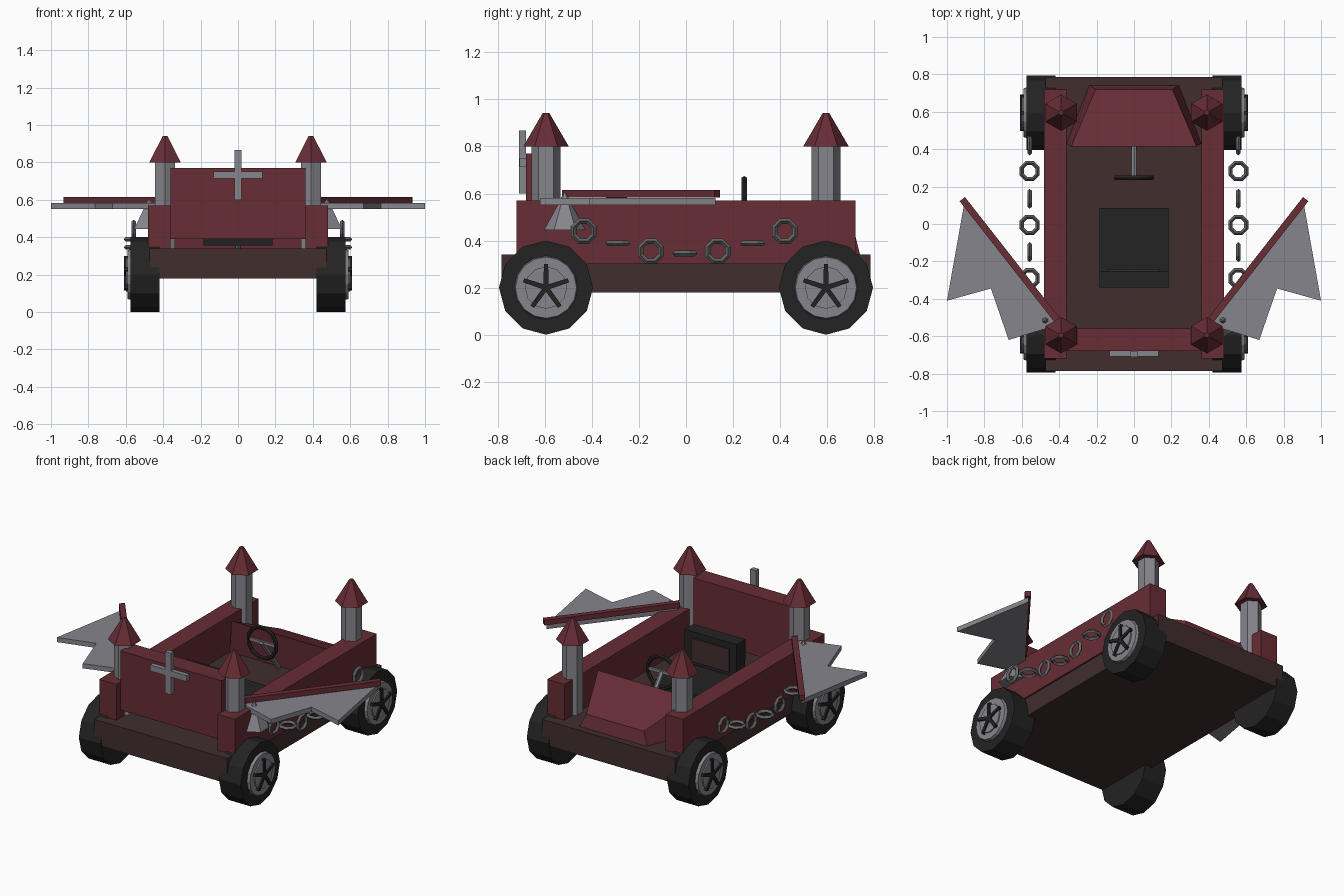
import bpy, bmesh, math
from mathutils import Matrix, Vector

if "Cube" in bpy.data.objects:
    bpy.data.objects.remove(bpy.data.objects["Cube"])


def material(name, r, g, b):
    m = bpy.data.materials.new(name)
    m.diffuse_color = (r, g, b, 1)
    m.use_nodes = True
    m.node_tree.nodes["Principled BSDF"].inputs["Base Color"].default_value = m.diffuse_color
    return m


RED = material("dark red", 0.135, 0.026, 0.035)
GREY = material("stone grey", 0.24, 0.235, 0.265)
BROWN = material("dark brown", 0.052, 0.026, 0.027)
BLACK = material("soft black", 0.017, 0.017, 0.017)
STEEL = material("chain steel", 0.13, 0.135, 0.14)


def finish(name, bm, mat):
    bmesh.ops.recalc_face_normals(bm, faces=bm.faces[:])
    me = bpy.data.meshes.new(name)
    bm.to_mesh(me)
    bm.free()
    me.materials.append(mat)
    ob = bpy.data.objects.new(name, me)
    bpy.context.collection.objects.link(ob)
    return ob


def box(name, mat, x, y, z):
    """Box from (min, max) pairs."""
    bm = bmesh.new()
    bmesh.ops.create_cube(bm, size=1)
    for v in bm.verts:
        v.co = [(p[0] + p[1]) / 2 + c * (p[1] - p[0]) for p, c in zip((x, y, z), v.co)]
    return finish(name, bm, mat)


def cone(name, mat, a, b, r1, r2, sides, turn=0.0):
    """Prism or cone between two points."""
    a, b = Vector(a), Vector(b)
    d = b - a
    m = (Matrix.Translation((a + b) / 2) @ d.to_track_quat('Z', 'Y').to_matrix().to_4x4()
         @ Matrix.Rotation(turn, 4, 'Z'))
    bm = bmesh.new()
    bmesh.ops.create_cone(bm, cap_ends=True, segments=sides, radius1=r1, radius2=r2,
                          depth=d.length, matrix=m)
    return finish(name, bm, mat)


def ring(name, mat, centre, major, minor, axis, sides=8, section=4):
    """Faceted torus around the given axis."""
    m = Matrix.Translation(centre) @ Vector(axis).to_track_quat('Z', 'Y').to_matrix().to_4x4()
    bm = bmesh.new()
    rows = []
    for i in range(sides):
        t = math.tau * (i + 0.5) / sides
        row = []
        for j in range(section):
            p = math.tau * j / section
            r = major + minor * math.cos(p)
            row.append(bm.verts.new(m @ Vector((r * math.cos(t), r * math.sin(t), minor * math.sin(p)))))
        rows.append(row)
    for i in range(sides):
        a, b = rows[i], rows[(i + 1) % sides]
        for j in range(section):
            k = (j + 1) % section
            bm.faces.new((a[j], a[k], b[k], b[j]))
    return finish(name, bm, mat)


def loft(name, mat, bottom, top):
    """Solid between two matching outlines."""
    bm = bmesh.new()
    lo = [bm.verts.new(p) for p in bottom]
    hi = [bm.verts.new(p) for p in top]
    bm.faces.new(lo)
    bm.faces.new(hi)
    n = len(lo)
    for i in range(n):
        j = (i + 1) % n
        bm.faces.new((lo[i], lo[j], hi[j], hi[i]))
    return finish(name, bm, mat)


def slab(name, mat, outline, z0, z1):
    return loft(name, mat, [(x, y, z0) for x, y in outline], [(x, y, z1) for x, y in outline])


# Body
box("chassis", BROWN, (-0.472, 0.472), (-0.785, 0.785), (0.18, 0.34))
box("end_panel", RED, (-0.36, 0.36), (-0.68, -0.56), (0.39, 0.77))
loft("hood", RED,
     [(-0.36, 0.43, 0.34), (0.36, 0.43, 0.34), (0.24, 0.74, 0.34), (-0.24, 0.74, 0.34)],
     [(-0.335, 0.415, 0.55), (0.335, 0.415, 0.55), (0.205, 0.72, 0.42), (-0.205, 0.72, 0.42)])

# Cross on the end panel
box("cross_upright", GREY, (-0.02, 0.02), (-0.71, -0.68), (0.60, 0.867))
box("cross_arm", GREY, (-0.13, 0.13), (-0.708, -0.68), (0.713, 0.752))

# Seat
box("seat_cushion", BLACK, (-0.185, 0.185), (-0.33, 0.085), (0.355, 0.39))
loft("seat_back", BLACK,
     [(-0.185, -0.335, 0.36), (0.185, -0.335, 0.36), (0.185, -0.25, 0.36), (-0.185, -0.25, 0.36)],
     [(-0.185, -0.34, 0.6), (0.185, -0.34, 0.6), (0.185, -0.25, 0.6), (-0.185, -0.25, 0.6)])
box("seat_back_pad", BROWN, (-0.135, 0.135), (-0.25, -0.243), (0.41, 0.56))

# Steering wheel
ring("steering_wheel", BLACK, (0, 0.247, 0.565), 0.1, 0.013, (0, 1, 0), 12, 6)
cone("steering_column", GREY, (0, 0.24, 0.57), (0, 0.41, 0.345), 0.015, 0.015, 6)
box("steering_crossbar", GREY, (-0.095, 0.095), (0.24, 0.254), (0.558, 0.576))

for s in (-1, 1):
    side = "right" if s > 0 else "left"
    box(side + "_wall", RED, sorted((s * 0.36, s * 0.482)), (-0.72, 0.72), (0.30, 0.57))

    for e in (-1, 1):
        tag = side + ("_front_" if e < 0 else "_back_")
        y = e * 0.595
        # Tower with pointed roof
        cone(tag + "tower", GREY, (s * 0.39, y, 0.32), (s * 0.39, y, 0.81), 0.062, 0.062, 6)
        cone(tag + "roof", RED, (s * 0.39, y, 0.80), (s * 0.39, y, 0.942), 0.097, 0.014, 6)
        # Wheel
        cone(tag + "tyre", BLACK, (s * 0.42, y, 0.2), (s * 0.575, y, 0.2), 0.2, 0.2, 12)
        cone(tag + "rim", GREY, (s * 0.57, y, 0.2), (s * 0.592, y, 0.2), 0.136, 0.13, 16)
        cone(tag + "rim_centre", GREY, (s * 0.59, y, 0.2), (s * 0.60, y, 0.2), 0.09, 0.09, 12)
        for i in range(5):
            t = math.tau * i / 5
            c, n = math.sin(t), math.cos(t)
            cone(tag + "spoke", BLACK, (s * 0.6, y, 0.2),
                 (s * 0.6, y + 0.1 * c, 0.2 + 0.1 * n), 0.015, 0.013, 4, math.pi / 4)

    # Wing: spar, jagged membrane and root cone
    a, b = Vector((s * 0.41, -0.515)), Vector((s * 0.918, 0.133))
    d = (b - a).normalized()
    w = Vector((-d.y, d.x)) * 0.018
    slab(side + "_wing_spar", RED, [a - w, b - w, b + w, a + w], 0.583, 0.616)
    slab(side + "_wing_membrane", GREY,
         [(s * x, y) for x, y in ((0.905, 0.125), (1.0, -0.41), (0.765, -0.345),
                                  (0.67, -0.62), (0.44, -0.55), (0.41, -0.5))], 0.552, 0.582)
    cone(side + "_wing_root", GREY, (s * 0.475, -0.515, 0.445), (s * 0.475, -0.515, 0.605),
         0.092, 0.004, 6)

    # Hanging chain, links alternately upright and flat
    for y, z in ((-0.435, 0.44), (-0.15, 0.355), (0.135, 0.355), (0.42, 0.44)):
        ring(side + "_upright_link", STEEL, (s * 0.558, y, z), 0.046, 0.012, (1, 0, 0))
    for y, z in ((-0.29, 0.388), (-0.005, 0.345), (0.283, 0.388)):
        ring(side + "_flat_link", STEEL, (s * 0.558, y, z), 0.046, 0.012, (0, 0, 1))
